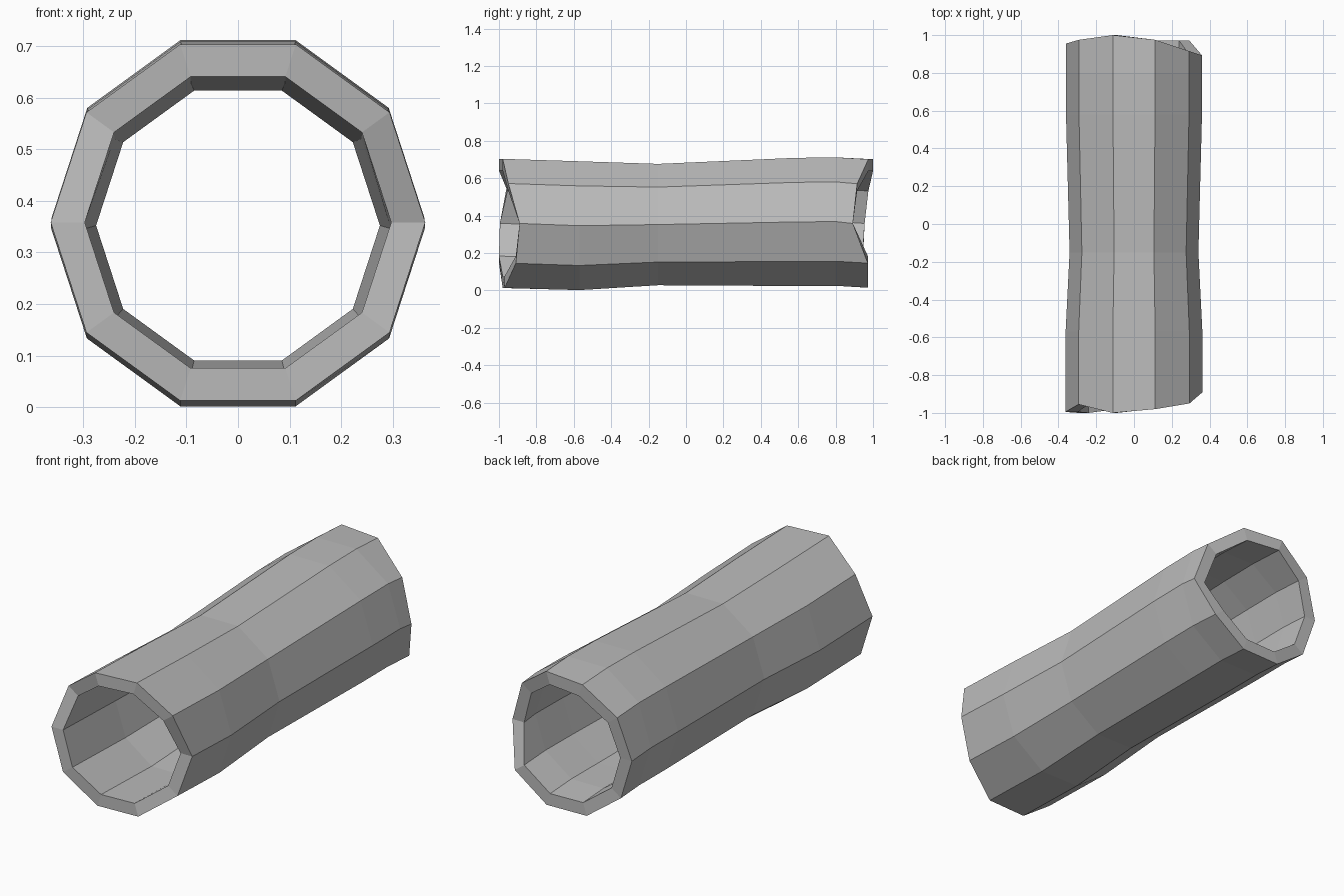
import bpy, bmesh
from math import cos, sin, pi

cube = bpy.data.objects.get("Cube")
if cube:
    bpy.data.objects.remove(cube)

SIDES = 10
WALL = 0.066

grey = bpy.data.materials.new("stone_grey")
grey.use_nodes = True
colour = (0.5, 0.5, 0.5, 1)
grey.diffuse_color = colour
grey.node_tree.nodes["Principled BSDF"].inputs["Base Color"].default_value = colour

# Uneven ends: y of each corner, counted round from +x
front_y = [-.89, -.95, -.98, -1, -.955, -.995, -1, -.98, -.97, -.91]
back_y = [.892, .915, .975, 1, .975, .955, .945, .965, .972, .972]

# Cross-sections along the tube: y positions, centre height, outer radius
sections = [
    (front_y, .358, .363),
    ([-.57] * SIDES, .346, .362),
    ([-.15] * SIDES, .352, .341),
    ([.58] * SIDES, .366, .360),
    ([.8] * SIDES, .368, .361),
    (back_y, .358, .361),
]


def add_ring(bm, ys, height, radius):
    return [bm.verts.new((radius * cos(2 * pi * i / SIDES), y,
                          height + radius * sin(2 * pi * i / SIDES)))
            for i, y in enumerate(ys)]


# Outer skin front to back, then inner skin back to front
bm = bmesh.new()
loops = [add_ring(bm, y, z, r) for y, z, r in sections]
loops += [add_ring(bm, y, z, r - WALL) for y, z, r in reversed(sections)]

# Bridge every ring to the next, closing the loop at the front rim
for a, b in zip(loops, loops[1:] + loops[:1]):
    for i in range(SIDES):
        j = (i + 1) % SIDES
        bm.faces.new((a[i], a[j], b[j], b[i]))
bmesh.ops.recalc_face_normals(bm, faces=bm.faces)

mesh = bpy.data.meshes.new("hollow_tube")
bm.to_mesh(mesh)
bm.free()
mesh.materials.append(grey)
tube = bpy.data.objects.new("hollow_tube", mesh)
bpy.context.collection.objects.link(tube)
